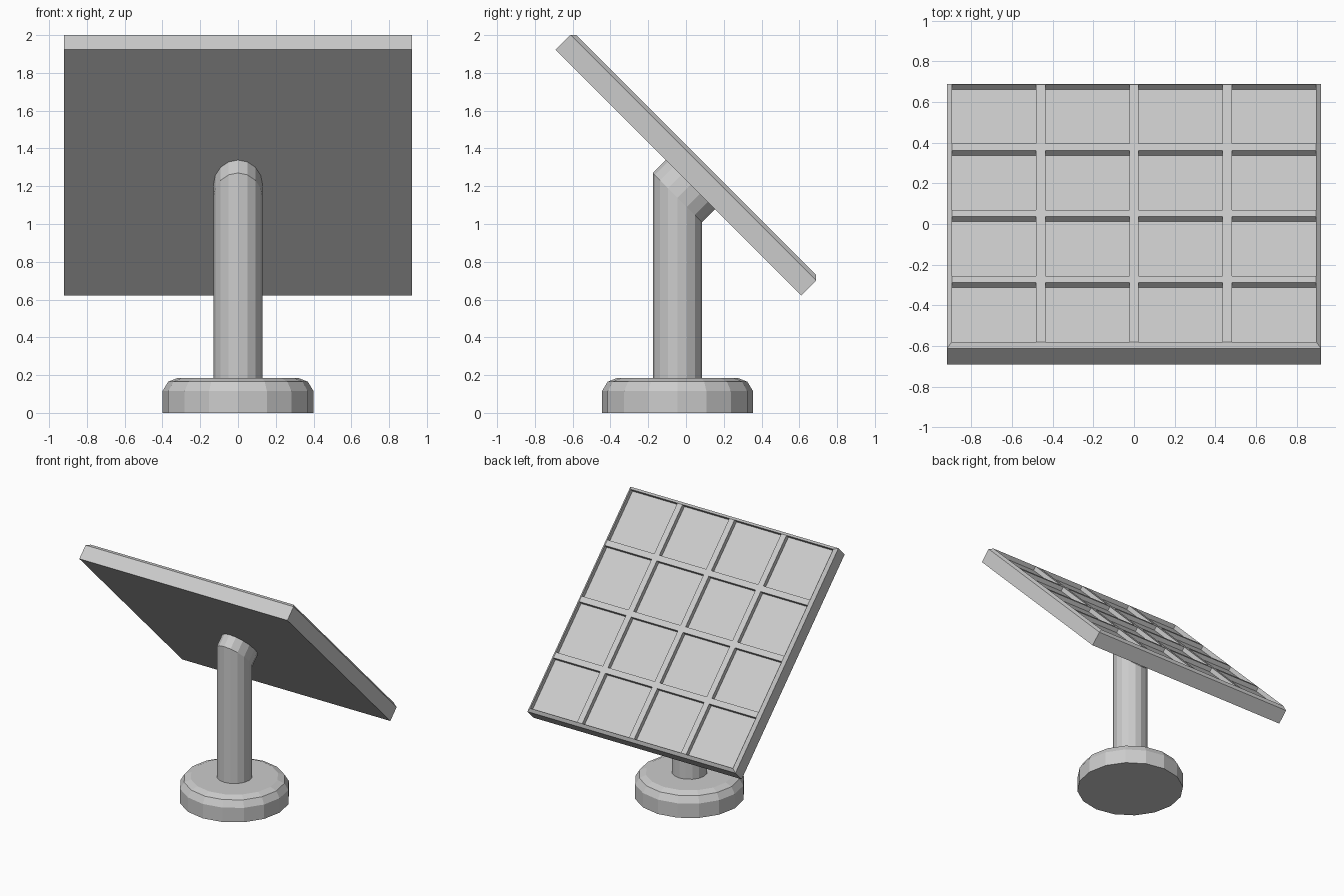
import bpy, bmesh, math
from mathutils import Vector

if "Cube" in bpy.data.objects:
    bpy.data.objects.remove(bpy.data.objects["Cube"])

SIDES = 16
POST_Y = -0.045
S = math.sqrt(0.5)


def make_object(name, bm):
    bmesh.ops.recalc_face_normals(bm, faces=bm.faces)
    mesh = bpy.data.meshes.new(name)
    bm.to_mesh(mesh)
    bm.free()
    ob = bpy.data.objects.new(name, mesh)
    bpy.context.collection.objects.link(ob)
    return ob


def loft(name, rings):
    """Bridge equal-sized rings of points into a capped solid."""
    bm = bmesh.new()
    loops = [[bm.verts.new(p) for p in ring] for ring in rings]
    n = len(loops[0])
    for a, b in zip(loops, loops[1:]):
        for i in range(n):
            j = (i + 1) % n
            bm.faces.new((a[i], a[j], b[j], b[i]))
    bm.faces.new(loops[0][::-1])
    bm.faces.new(loops[-1])
    return make_object(name, bm)


def circle(r, z):
    return [Vector((r * math.cos(a), POST_Y + r * math.sin(a), z))
            for a in (2 * math.pi * i / SIDES for i in range(SIDES))]


# round foot with a rounded top rim
loft("base", [circle(r, z) for r, z in
              ((0.40, 0), (0.40, 0.115), (0.37, 0.165), (0.32, 0.185))])

# post: mitred at 45 degrees, then extruded square to the panel
bottom = circle(0.13, 0.17)
mitre = [Vector((p.x, p.y, 1.095 - p.y)) for p in bottom]
top = [p + Vector((0, 0.075, 0.075)) for p in mitre]
loft("post", [bottom, mitre, top])

# panel: chamfered slab with a 4 x 4 grid of recessed cells, built flat
HALF, RIM, BAR, DEPTH = 0.92, 0.896, 0.046, 0.035
BOTTOM, EDGE, TOP = 0.871, 0.983, 1.004
cell = (2 * RIM - 3 * BAR) / 4
cuts = []
for i in range(4):
    start = -RIM + i * (cell + BAR)
    cuts += [start, start + cell]

bm = bmesh.new()
grid = [[bm.verts.new((x, y, TOP)) for x in cuts] for y in cuts]
cells = []
for j in range(7):
    for i in range(7):
        f = bm.faces.new((grid[j][i], grid[j][i + 1],
                          grid[j + 1][i + 1], grid[j + 1][i]))
        if i % 2 == 0 and j % 2 == 0:
            cells.append(f)

# chamfer, side walls and back
edges = [e for e in bm.edges if e.is_boundary]
for half, z in ((HALF, EDGE), (HALF, BOTTOM)):
    ext = bmesh.ops.extrude_edge_only(bm, edges=edges)["geom"]
    edges = [g for g in ext if isinstance(g, bmesh.types.BMEdge)]
    for v in (g for g in ext if isinstance(g, bmesh.types.BMVert)):
        k = half / RIM if z == EDGE else 1
        v.co = (v.co.x * k if abs(v.co.x) > RIM - 0.001 else v.co.x,
                v.co.y * k if abs(v.co.y) > RIM - 0.001 else v.co.y, z)
bmesh.ops.contextual_create(bm, geom=edges)

# sink the cells
for f in cells:
    res = bmesh.ops.extrude_discrete_faces(bm, faces=[f])["faces"][0]
    for v in res.verts:
        v.co.z -= DEPTH
bmesh.ops.remove_doubles(bm, verts=bm.verts, dist=0.0001)

panel = make_object("solar_panel", bm)
panel.rotation_euler = (-math.pi / 4, 0, 0)
# slide along the slope so the slab is centred on y = 0
panel.location = (0, -0.928 * S, 0.928 * S)
